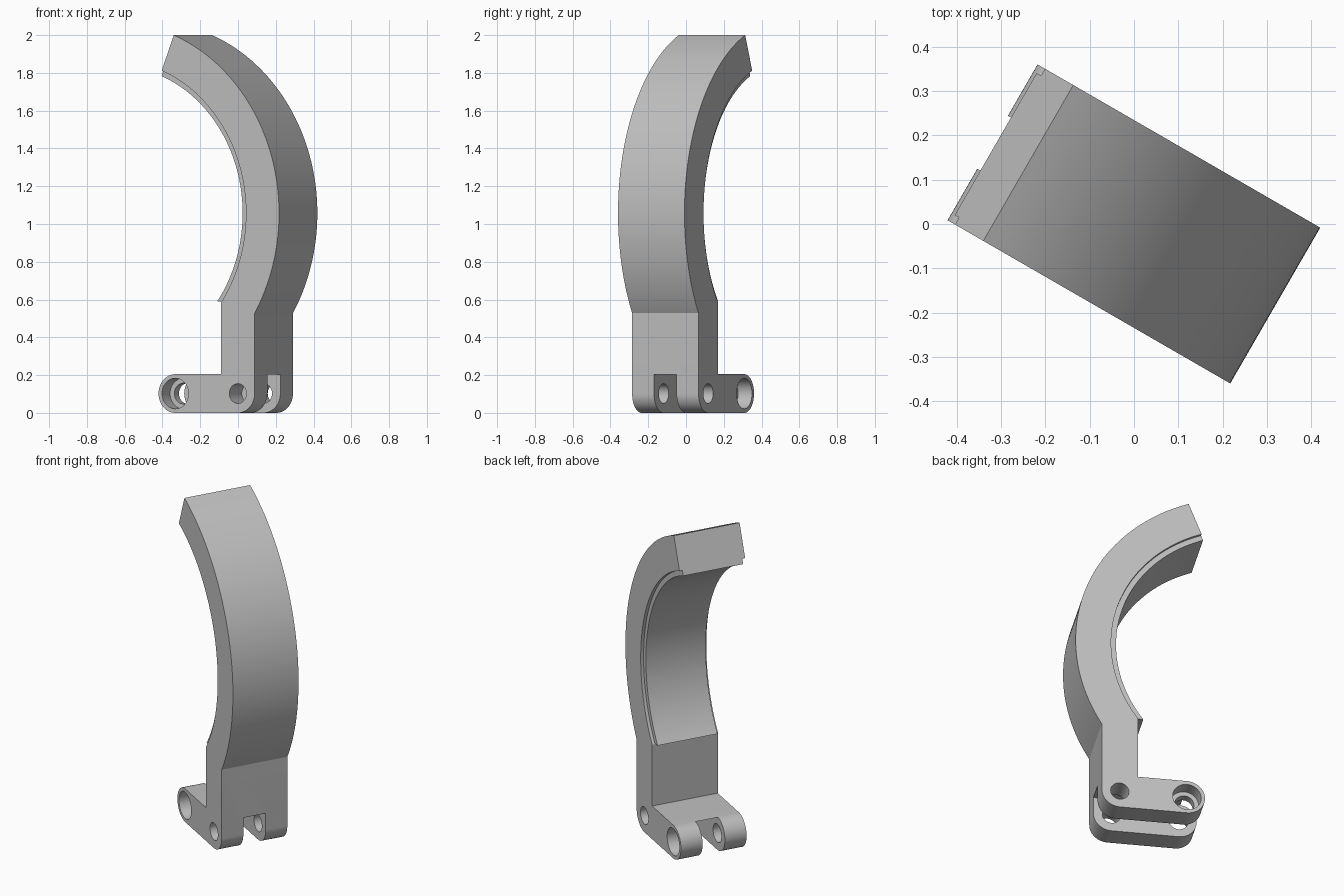
import bpy, bmesh
from math import radians, degrees, cos, sin, pi, asin

cube = bpy.data.objects.get("Cube")
if cube:
    bpy.data.objects.remove(cube, do_unlink=True)

HALF = 0.203             # half width of the bracket
TURN = radians(-30)      # the whole part is turned about z
ARM_R = 0.1025           # rounded ends of the lower arms
TIP_U, PIVOT_U = -0.266, 0.1165
RING = (-0.645, 1.057)   # centre of the curved jaw
R_OUT, R_IN, R_PAD = 1.013, 0.811, 0.78
END = 68.6
POST_IN, POST_OUT = 0.014, PIVOT_U + ARM_R

grey = bpy.data.materials.new("light_grey")
grey.use_nodes = True
colour = (0.53, 0.53, 0.53, 1)
grey.diffuse_color = colour
bsdf = next(n for n in grey.node_tree.nodes if n.type == 'BSDF_PRINCIPLED')
bsdf.inputs["Base Color"].default_value = colour


def arc(centre, r, a0, a1, steps):
    pts = []
    for i in range(steps + 1):
        a = radians(a0 + (a1 - a0) * i / steps)
        pts.append((centre[0] + r * cos(a), centre[1] + r * sin(a)))
    return pts


def prism(name, profile, v0, v1):
    """Extrude a side profile across the width."""
    bm = bmesh.new()
    face = bm.faces.new([bm.verts.new((u, v0, z)) for u, z in profile])
    new = bmesh.ops.extrude_face_region(bm, geom=[face])["geom"]
    moved = [g for g in new if isinstance(g, bmesh.types.BMVert)]
    bmesh.ops.translate(bm, verts=moved, vec=(0, v1 - v0, 0))
    bmesh.ops.recalc_face_normals(bm, faces=bm.faces)
    mesh = bpy.data.meshes.new(name)
    bm.to_mesh(mesh)
    bm.free()
    mesh.materials.append(grey)
    ob = bpy.data.objects.new(name, mesh)
    ob.rotation_euler.z = TURN
    bpy.context.collection.objects.link(ob)
    return ob


def activate(ob):
    bpy.ops.object.select_all(action='DESELECT')
    ob.select_set(True)
    bpy.context.view_layer.objects.active = ob


def cut(target, cutter):
    bpy.context.view_layer.update()
    activate(target)
    mod = target.modifiers.new("cut", 'BOOLEAN')
    mod.operation = 'DIFFERENCE'
    mod.solver = 'EXACT'
    mod.object = cutter
    bpy.ops.object.modifier_apply(modifier=mod.name)
    bpy.data.objects.remove(cutter, do_unlink=True)


# Bracket body: arm, post and curved jaw in one side profile
low_out = degrees(-asin((1 - ((POST_OUT - RING[0]) / R_OUT) ** 2) ** 0.5))
low_in = degrees(-asin((1 - ((POST_IN - RING[0]) / R_IN) ** 2) ** 0.5))
profile = arc((TIP_U, ARM_R), ARM_R, 90, 270, 32)
profile += arc((PIVOT_U, ARM_R), ARM_R, -90, 0, 16)
profile += arc(RING, R_OUT, low_out, END, 64)
profile += arc(RING, R_IN, END, low_in, 64)
profile.append((POST_IN, 2 * ARM_R))
body = prism("bracket_body", profile, -HALF, HALF)

# Slot that splits the foot into two arms
slot = [(-1, -1), (1, -1), (1, 2 * ARM_R - 0.0005), (-1, 2 * ARM_R - 0.0005)]
cut(body, prism("slot_cutter", slot, -0.069, 0.069))


# Pivot holes, tip holes and their counterbores
def hole(u, r, v0, v1):
    ring = arc((u, ARM_R), r, 0, 360, 40)[:-1]
    cut(body, prism("hole_cutter", ring, v0, v1))


hole(PIVOT_U, 0.052, -1, 1)
hole(TIP_U, 0.055, -1, 1)
for side in (-1, 1):
    hole(TIP_U, 0.081, *sorted((side * (HALF - 0.085), side * 1)))

# Thin raised pad lining the inside of the jaw
pad_profile = arc(RING, R_PAD, END, -36.8, 64)
pad_profile.append((POST_IN, 0.589))
pad_profile += arc(RING, R_IN, low_in + 0.5, END, 64)
pad = prism("jaw_pad", pad_profile, -HALF + 0.018, HALF - 0.018)

for ob in (body, pad):
    activate(ob)
    bpy.ops.object.shade_smooth_by_angle(angle=radians(25))
